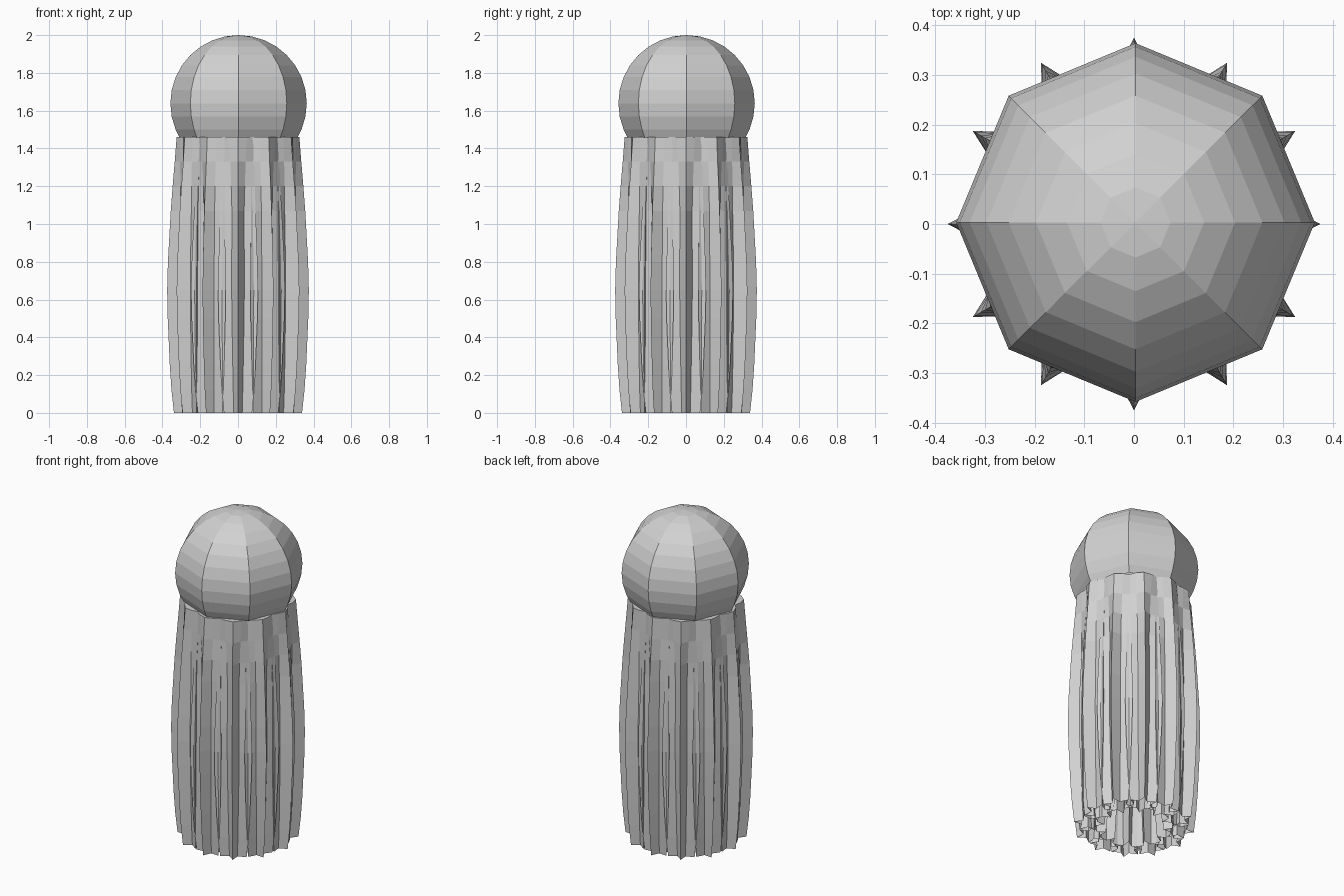
import bpy, bmesh
from math import sin, cos, pi, radians

if "Cube" in bpy.data.objects:
    bpy.data.objects.remove(bpy.data.objects["Cube"])

grey = bpy.data.materials.new("pale_grey")
grey.use_nodes = True
colour = (0.64, 0.64, 0.64, 1)
grey.diffuse_color = colour
grey.node_tree.nodes["Principled BSDF"].inputs["Base Color"].default_value = colour


def loft(name, rings, turn=0.0, location=(0, 0, 0)):
    """Skin a list of equal point rings, top first; close the top only."""
    bm = bmesh.new()
    loops = [[bm.verts.new(p) for p in ring] for ring in rings]
    n = len(loops[0])
    for a, b in zip(loops, loops[1:]):
        for i in range(n):
            j = (i + 1) % n
            bm.faces.new((a[i], b[i], b[j], a[j]))
    bm.faces.new(loops[0])
    mesh = bpy.data.meshes.new(name)
    bm.to_mesh(mesh)
    bm.free()
    mesh.materials.append(grey)
    obj = bpy.data.objects.new(name, mesh)
    obj.rotation_euler.z = turn
    obj.location = location
    bpy.context.collection.objects.link(obj)
    return obj


# Eight-sided bell: a sphere cut off below its middle
BELL_R, BELL_Z = 0.361, 1.639
angles = [0.0005] + [radians(11.25 * k) for k in range(1, 11)] + [radians(120)]
loft("bell", [[(BELL_R * sin(t) * cos(i * pi / 4),
                BELL_R * sin(t) * sin(i * pi / 4),
                BELL_Z + BELL_R * cos(t)) for i in range(8)] for t in angles],
     location=(0.003, 0.003, 0))

# Tentacle sections: height, distance from axis, tip radius, groove ratio
SECTIONS = [(1.46, 0.225, 0.100, 0.95),
            (1.33, 0.235, 0.100, 0.82),
            (1.20, 0.243, 0.103, 0.70),
            (1.07, 0.248, 0.108, 0.60),
            (0.80, 0.252, 0.119, 0.56),
            (0.65, 0.253, 0.122, 0.55),
            (0.50, 0.253, 0.119, 0.54),
            (0.25, 0.254, 0.107, 0.52),
            (0.12, 0.254, 0.098, 0.52),
            (0.00, 0.253, 0.086, 0.52)]


def star(z, centre, tip, ratio):
    """Six-pointed star ring with one tip pointing outward."""
    radii = [tip, tip * ratio] * 6
    return [(centre + r * cos(i * pi / 6), r * sin(i * pi / 6), z)
            for i, r in enumerate(radii)]


# Twelve hollow tentacles, fused under the bell and grooved towards the ends
for k in range(12):
    loft(f"tentacle_{k + 1}", [star(*s) for s in SECTIONS], k * pi / 6)
